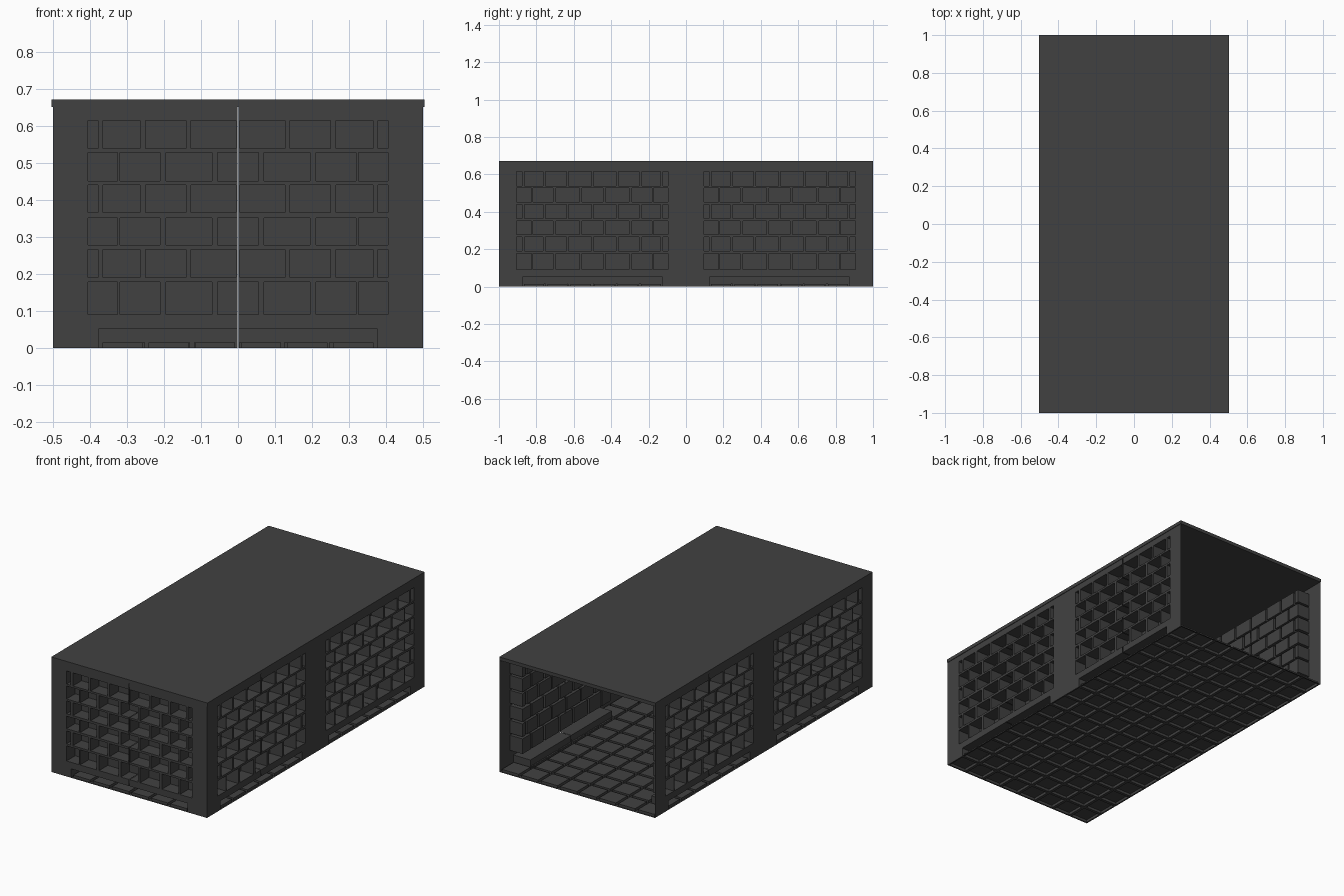
import bpy, bmesh

if "Cube" in bpy.data.objects:
    bpy.data.objects.remove(bpy.data.objects["Cube"])

mat = bpy.data.materials.new("dark_grey_stone")
mat.diffuse_color = (0.053, 0.053, 0.053, 1)
mat.use_nodes = True
mat.node_tree.nodes["Principled BSDF"].inputs["Base Color"].default_value = mat.diffuse_color

BRICK, BASE, SLOT = 0.08, 0.11, 0.12   # how far each part steps into the room


def finish(name, bm):
    bmesh.ops.recalc_face_normals(bm, faces=bm.faces)
    mesh = bpy.data.meshes.new(name)
    bm.to_mesh(mesh)
    bm.free()
    mesh.materials.append(mat)
    ob = bpy.data.objects.new(name, mesh)
    bpy.context.collection.objects.link(ob)
    return ob


def relief(name, bounds, rects, place):
    """Stepped thin shell: rects are (u0, u1, v0, v1, depth); None depth is a hole."""
    u0, u1, v0, v1 = bounds
    us = sorted({u0, u1} | {round(r[k], 4) for r in rects for k in (0, 1)})
    vs = sorted({v0, v1} | {round(r[k], 4) for r in rects for k in (2, 3)})
    bm = bmesh.new()
    verts = {}

    def vert(u, v, d):
        if (u, v, d) not in verts:
            verts[u, v, d] = bm.verts.new(place(u, v, d))
        return verts[u, v, d]

    def depth(i, j):
        u, v = (us[i] + us[i + 1]) / 2, (vs[j] + vs[j + 1]) / 2
        d = 0.0
        for a, b, c, e, dep in rects:
            if a < u < b and c < v < e:
                d = dep
        return d

    nu, nv = len(us) - 1, len(vs) - 1
    D = [[depth(i, j) for j in range(nv)] for i in range(nu)]

    def step(a, b, p, q):
        if a is not None and b is not None and a != b:
            bm.faces.new((vert(*p, a), vert(*q, a), vert(*q, b), vert(*p, b)))

    for i in range(nu):
        for j in range(nv):
            d = D[i][j]
            a, b, c, e = us[i], us[i + 1], vs[j], vs[j + 1]
            if d is not None:
                bm.faces.new((vert(a, c, d), vert(b, c, d), vert(b, e, d), vert(a, e, d)))
            if i + 1 < nu:
                step(d, D[i + 1][j], (b, c), (b, e))
            if j + 1 < nv:
                step(d, D[i][j + 1], (a, e), (b, e))
    return finish(name, bm)


# Brick layout of one wall unit, one unit wide
ROWS = [(0.09, 0.178), (0.19, 0.265), (0.278, 0.351),
        (0.365, 0.44), (0.451, 0.527), (0.538, 0.614)]
HALF_END = [(-0.405, -0.378), (-0.364, -0.264), (-0.25, -0.14), (-0.127, -0.005)]
ROW_A = HALF_END + [(-b, -a) for a, b in HALF_END]
FULL_END = [(-0.405, -0.325), (-0.318, -0.21), (-0.195, -0.07)]
ROW_B = FULL_END + [(-0.055, 0.055)] + [(-b, -a) for a, b in FULL_END]


def wall_unit(c):
    rects = [(c + a, c + b, z0, z1, BRICK)
             for k, (z0, z1) in enumerate(ROWS)
             for a, b in (ROW_A if k % 2 else ROW_B)]
    # skirting and the short slots along its foot
    rects.append((c - 0.375, c + 0.375, 0.0, 0.052, BASE))
    for k in range(6):
        s = c - 0.36 + k * 0.1215
        rects.append((s, s + 0.108, 0.0, 0.014, SLOT))
    # narrow seam down the middle
    rects.append((c - 0.0012, c + 0.0012, 0.0, 0.65, None))
    return rects


# Walls: the front is one unit, each side is two; the back stays open
relief("front_wall", (-0.5, 0.5, 0.0, 0.65), wall_unit(0),
       lambda u, v, d: (u, -1 + d, v))
side = wall_unit(-0.5) + wall_unit(0.5)
for name, s in (("right_wall", 1), ("left_wall", -1)):
    relief(name, (-1.0, 1.0, 0.0, 0.65), side,
           lambda u, v, d, s=s: (s * (0.5 - d), u, v))

# Floor with square raised tiles
P, G = 0.125, 0.0085
tiles = [(-0.5 + i * P + G, -0.5 + (i + 1) * P - G,
          -1 + j * P + G, -1 + (j + 1) * P - G, 0.015)
         for i in range(8) for j in range(16)]
relief("tiled_floor", (-0.5, 0.5, -1.0, 1.0), tiles, lambda u, v, d: (u, v, d))

# Flat roof slab
bm = bmesh.new()
bmesh.ops.create_cube(bm, size=1)
for v in bm.verts:
    v.co = (v.co.x * 1.006, v.co.y * 2.0, 0.66 + v.co.z * 0.02)
finish("roof_slab", bm)
